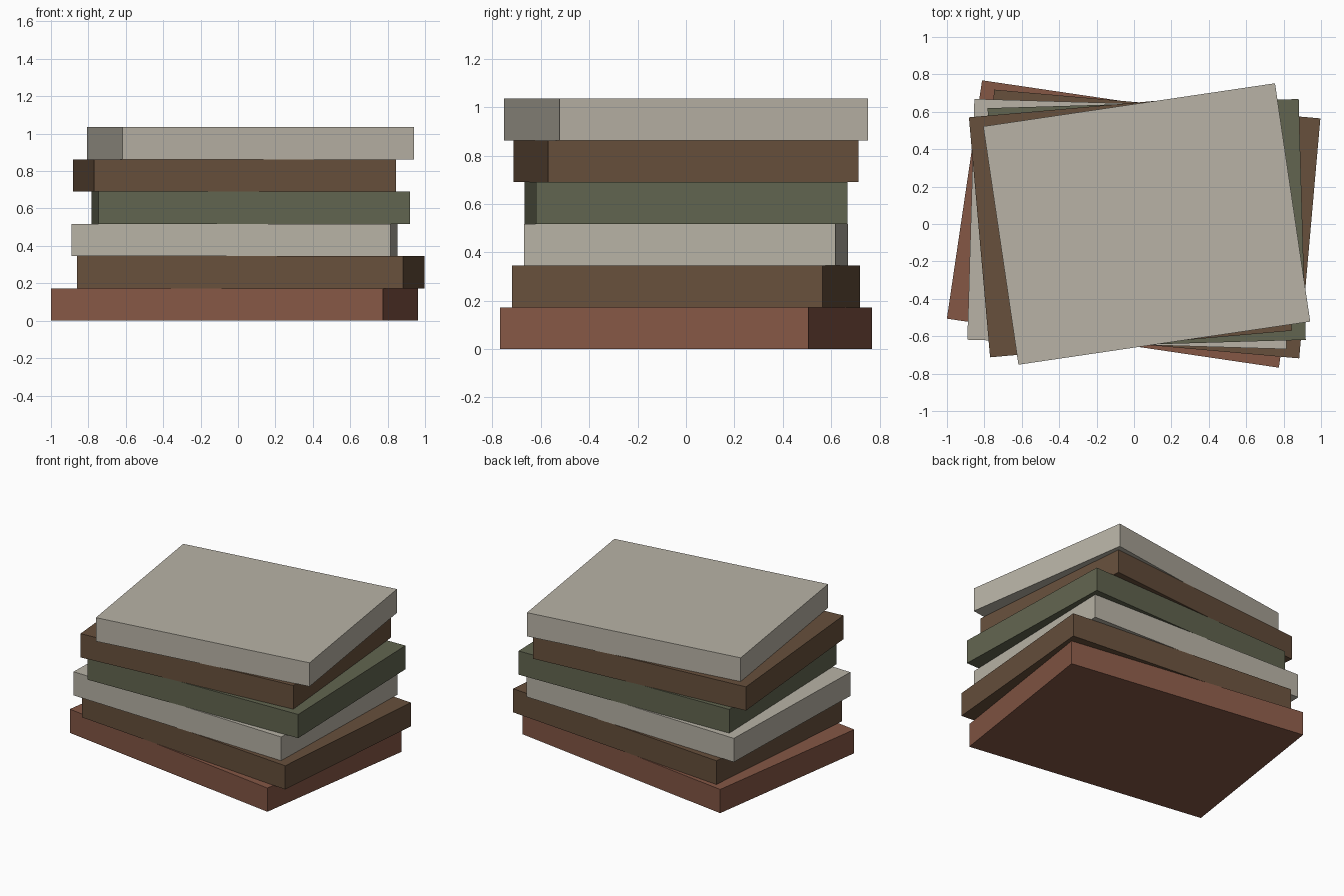
import bpy
from math import radians

if "Cube" in bpy.data.objects:
    bpy.data.objects.remove(bpy.data.objects["Cube"], do_unlink=True)


def material(name, rgb):
    mat = bpy.data.materials.new(name)
    mat.use_nodes = True
    mat.diffuse_color = (*rgb, 1)
    mat.node_tree.nodes["Principled BSDF"].inputs["Base Color"].default_value = (*rgb, 1)
    return mat


rust = material("rust red", (0.235, 0.095, 0.06))
brown = material("brown", (0.136, 0.08, 0.045))
cream = material("cream", (0.48, 0.45, 0.38))
green = material("olive green", (0.122, 0.13, 0.08))

# Stack of books, each narrower and turned further than the one below
THICK, DEPTH = 0.1725, 1.288
names = ["bottom", "second", "third", "fourth", "fifth", "top"]
covers = [rust, brown, cream, green, brown, cream]

for i, (name, cover) in enumerate(zip(names, covers)):
    x = 0.068 if i % 2 else -0.019
    bpy.ops.mesh.primitive_cube_add(size=1, location=(x, 0, THICK * (i + 0.5)))
    book = bpy.context.object
    book.name = name + "_book"
    book.scale = (1.794 - 0.0434 * i, DEPTH, THICK)
    book.rotation_euler.z = radians(-8.4 + 3.36 * i)
    book.data.materials.append(cover)
